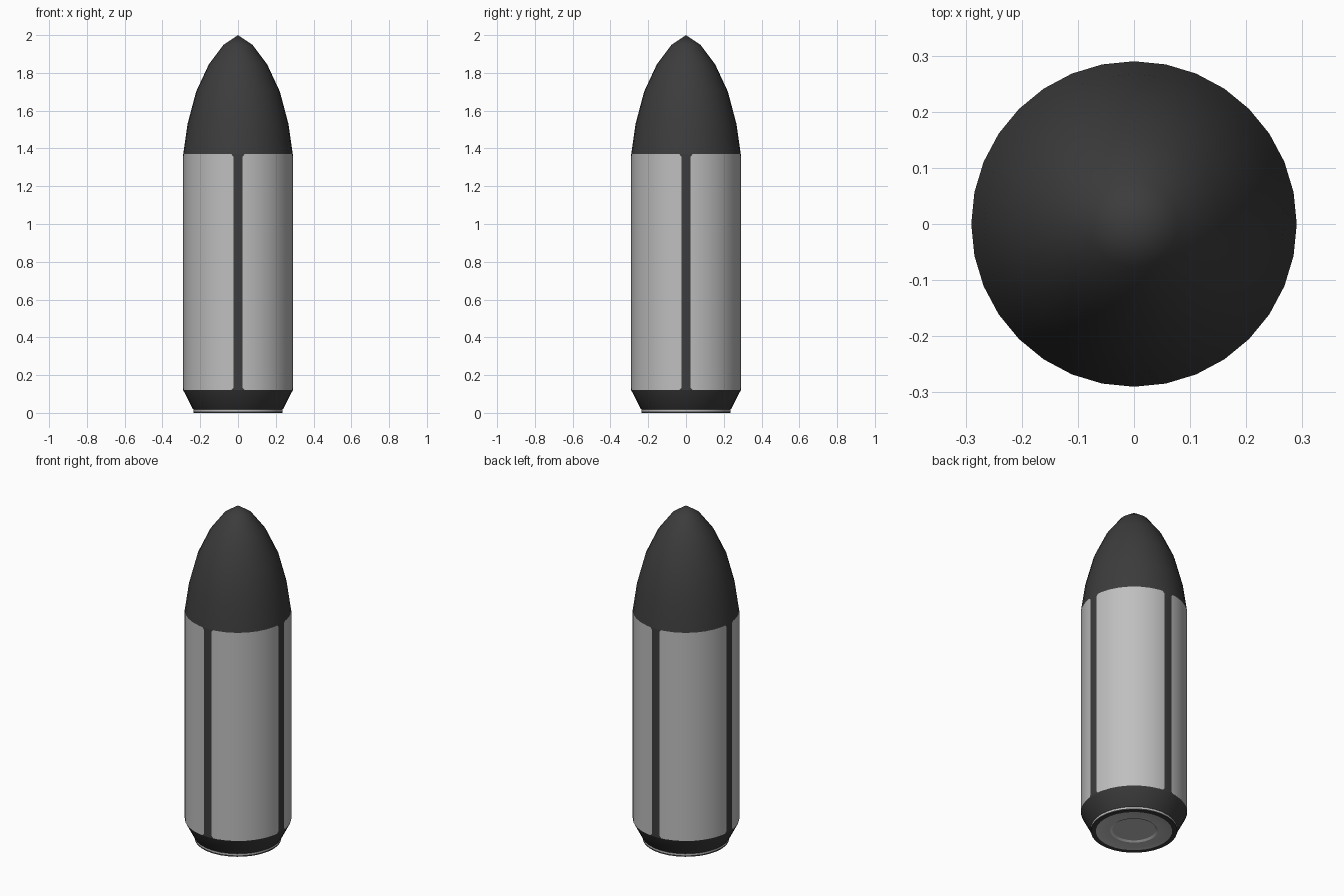
import bpy, bmesh, math

if "Cube" in bpy.data.objects:
    bpy.data.objects.remove(bpy.data.objects["Cube"])

SIDES = 32
R = 0.29


def material(name, v):
    m = bpy.data.materials.new(name)
    m.diffuse_color = (v, v, v, 1)
    m.use_nodes = True
    m.node_tree.nodes["Principled BSDF"].inputs["Base Color"].default_value = m.diffuse_color
    return m


DARK = material("dark grey", 0.045)
LIGHT = material("light grey", 0.52)


def finish(name, bm):
    bmesh.ops.remove_doubles(bm, verts=bm.verts, dist=1e-5)
    me = bpy.data.meshes.new(name)
    bm.to_mesh(me)
    bm.free()
    me.materials.append(DARK)
    me.materials.append(LIGHT)
    ob = bpy.data.objects.new(name, me)
    bpy.context.collection.objects.link(ob)
    bpy.ops.object.select_all(action='DESELECT')
    bpy.context.view_layer.objects.active = ob
    ob.select_set(True)
    bpy.ops.object.shade_smooth_by_angle(angle=math.radians(25))
    return ob


def lathe(name, profile, colours):
    """Revolve a bottom-to-top (radius, z) profile; one colour per segment."""
    bm = bmesh.new()
    rings = []
    for r, z in profile:
        if r == 0:
            rings.append([bm.verts.new((0, 0, z))] * SIDES)
        else:
            rings.append([bm.verts.new((r * math.cos(math.tau * i / SIDES),
                                        r * math.sin(math.tau * i / SIDES), z))
                          for i in range(SIDES)])
    for a, b, c in zip(rings, rings[1:], colours):
        for i in range(SIDES):
            j = (i + 1) % SIDES
            loop = list(dict.fromkeys([a[i], a[j], b[j], b[i]]))
            bm.faces.new(loop).material_index = c
    return finish(name, bm)


# Pointed nose
nose = [(R, 1.37), (0.267, 1.53), (0.222, 1.70), (0.154, 1.846), (0.077, 1.948), (0, 2.0)]
lathe("nose", nose, [0] * 5)

# Tapered base with thin light band, dark rim, light end plate and shallow centre recess
base = [(0, 0.010), (0.118, 0.010), (0.130, 0.003), (0.200, 0.003), (0.208, 0.0),
        (0.235, 0.0), (0.235, 0.008), (0.235, 0.018), (0.240, 0.022), (R, 0.12)]
lathe("base", base, [1, 1, 1, 1, 0, 0, 1, 0, 0])

# Body: four light panels between dark stripes
bm = bmesh.new()
step = math.tau / SIDES


def on_prism(a, z):
    """Point on the flat-sided cylinder at angle a."""
    local = (a % step) - step / 2
    r = R * math.cos(step / 2) / math.cos(local)
    return bm.verts.new((r * math.cos(a), r * math.sin(a), z))


columns = []          # (angle along the body, angle at the two ends)
for q in range(4):
    c = q * math.pi / 2
    half, wide = 0.025 / R, 0.036 / R
    columns += [(c - half, c - wide), (c, c), (c + half, c + wide)]
    columns += [(c + k * step, c + k * step) for k in range(1, 8)]
rows = [(0.12, True), (0.133, False), (1.357, False), (1.37, True)]
grid = [[on_prism(col[1] if end else col[0], z) for col in columns] for z, end in rows]
n = len(columns)
for lo, hi in zip(grid, grid[1:]):
    for i in range(n):
        j = (i + 1) % n
        f = bm.faces.new((lo[i], lo[j], hi[j], hi[i]))
        f.material_index = 0 if i % 10 < 2 else 1
finish("body", bm)
